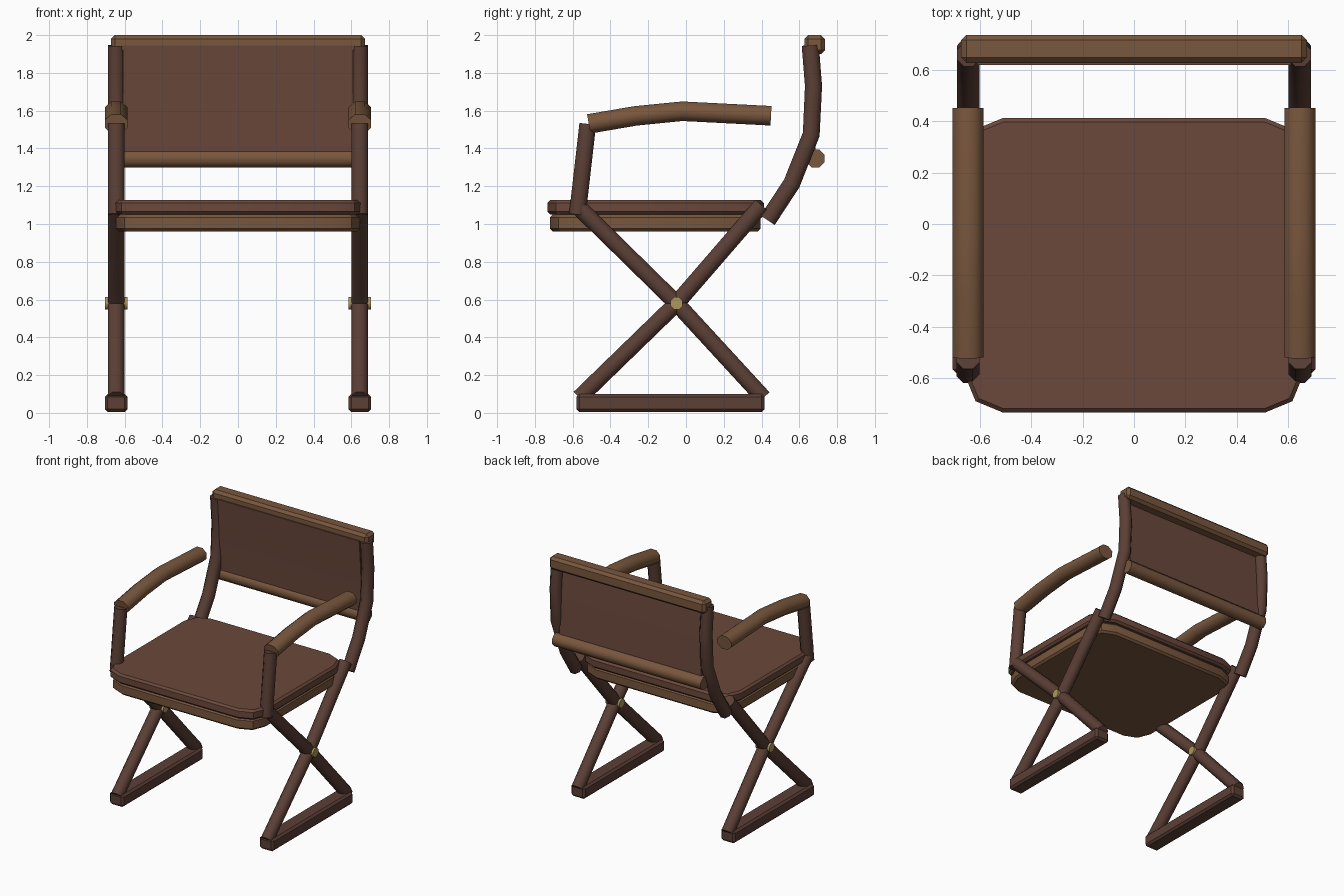
import bpy, bmesh, math
from mathutils import Vector, Matrix

if "Cube" in bpy.data.objects:
    bpy.data.objects.remove(bpy.data.objects["Cube"])

SIDE = 0.645  # distance of each side frame from the centre


def material(name, rgb):
    m = bpy.data.materials.new(name)
    m.diffuse_color = (*rgb, 1)
    m.use_nodes = True
    m.node_tree.nodes["Principled BSDF"].inputs["Base Color"].default_value = m.diffuse_color
    return m


DARK = material("dark_wood", (0.105, 0.05, 0.036))
WOOD = material("light_wood", (0.19, 0.095, 0.047))
LEATHER = material("leather", (0.145, 0.065, 0.044))
BRASS = material("brass", (0.42, 0.31, 0.11))


def finish(name, bm, mat, mirror=False, angle=50):
    bmesh.ops.recalc_face_normals(bm, faces=bm.faces)
    me = bpy.data.meshes.new(name)
    bm.to_mesh(me)
    bm.free()
    me.materials.append(mat)
    me.polygons.foreach_set("use_smooth", [True] * len(me.polygons))
    me.set_sharp_from_angle(angle=math.radians(angle))
    ob = bpy.data.objects.new(name, me)
    bpy.context.collection.objects.link(ob)
    if mirror:
        mod = ob.modifiers.new("mirror", "MIRROR")
        mod.use_mirror_merge = False
    return ob


def tube(name, path, rx, rn, mat, sides=8):
    """Sweep an octagon along (y, z) points in a side plane, mirrored in x."""
    bm = bmesh.new()
    pts = [Vector((SIDE, y, z)) for y, z in path]
    rings = []
    for i, p in enumerate(pts):
        t = (pts[min(i + 1, len(pts) - 1)] - pts[max(i - 1, 0)]).normalized()
        n = Vector((0, -t.z, t.y))
        ring = []
        for k in range(sides):
            a = math.tau * (k + 0.5) / sides
            ring.append(bm.verts.new(p + Vector((rx * math.cos(a), 0, 0)) + n * rn * math.sin(a)))
        rings.append(ring)
    for a, b in zip(rings, rings[1:]):
        for k in range(sides):
            j = (k + 1) % sides
            bm.faces.new((a[k], a[j], b[j], b[k]))
    bm.faces.new(rings[0])
    bm.faces.new(rings[-1])
    return finish(name, bm, mat, mirror=True)


def rod(name, x, y, z, r, length, mat, mirror=False, sides=8):
    """Cylinder along x."""
    bm = bmesh.new()
    m = (Matrix.Translation((x, y, z)) @ Matrix.Rotation(math.pi / 2, 4, 'Y')
         @ Matrix.Rotation(math.pi / sides, 4, 'Z'))
    bmesh.ops.create_cone(bm, cap_ends=True, segments=sides, radius1=r, radius2=r,
                          depth=length, matrix=m)
    return finish(name, bm, mat, mirror)


def block(name, lo, hi, mat, edge=0.015, corner=0, mirror=False):
    """Box from lo to hi, optional rounded plan corners, then softened edges."""
    bm = bmesh.new()
    lo, hi = Vector(lo), Vector(hi)
    bmesh.ops.create_cube(bm, size=1, matrix=Matrix.Translation((lo + hi) / 2)
                          @ Matrix.Diagonal((*(hi - lo), 1)))
    if corner:
        up = [e for e in bm.edges if abs(e.verts[0].co.z - e.verts[1].co.z) > 1e-4]
        bmesh.ops.bevel(bm, geom=up, offset=corner, segments=2, profile=0.5, affect='EDGES')
        es = [e for e in bm.edges if abs(e.verts[0].co.z - e.verts[1].co.z) < 1e-4]
    else:
        es = bm.edges[:]
    bmesh.ops.bevel(bm, geom=es, offset=edge, segments=1, affect='EDGES')
    return finish(name, bm, mat, mirror, angle=30)


# Feet, crossed legs and pivots
block("foot_rail", (0.585, -0.58, 0.005), (0.705, 0.415, 0.1), DARK, mirror=True)
tube("leg_rising_back", [(-0.565, 0.08), (-0.05, 0.58), (0.4, 1.1)], 0.047, 0.047, DARK)
tube("leg_rising_front", [(0.41, 0.08), (-0.05, 0.58), (-0.57, 1.09)], 0.047, 0.047, DARK)
rod("pivot", SIDE, -0.05, 0.58, 0.035, 0.12, BRASS, mirror=True)

# Seat
block("seat_frame", (-0.645, -0.72, 0.96), (0.645, 0.395, 1.05), WOOD, corner=0.15)
block("seat_cushion", (-0.66, -0.733, 1.05), (0.66, 0.412, 1.127), LEATHER, corner=0.15)

# Arms
tube("arm_post", [(-0.575, 1.05), (-0.52, 1.53)], 0.048, 0.048, DARK)
tube("armrest", [(-0.515, 1.53), (-0.27, 1.572), (-0.02, 1.597), (0.45, 1.573)],
     0.065, 0.056, WOOD)

# Back
tube("back_post", [(0.432, 1.02), (0.56, 1.215), (0.663, 1.475), (0.675, 1.73), (0.658, 1.945)],
     0.047, 0.049, DARK)
block("top_rail", (-0.672, 0.627, 1.9), (0.672, 0.735, 2.0), WOOD, edge=0.02)
rod("lower_rail", 0, 0.685, 1.347, 0.052, 1.28, WOOD)

# Back panel follows the posts as a thin curved sheet
bm = bmesh.new()
profile = [(0.636, 1.945), (0.652, 1.74), (0.663, 1.53), (0.672, 1.335)]
rows = [[bm.verts.new((x, y + d, z)) for x in (-0.61, 0.61)]
        for d, order in ((-0.017, profile), (0.017, profile[::-1])) for y, z in order]
for a, b in zip(rows, rows[1:] + rows[:1]):
    bm.faces.new((a[0], a[1], b[1], b[0]))
for s in (0, 1):
    bm.faces.new([r[s] for r in rows])
finish("back_panel", bm, LEATHER)
